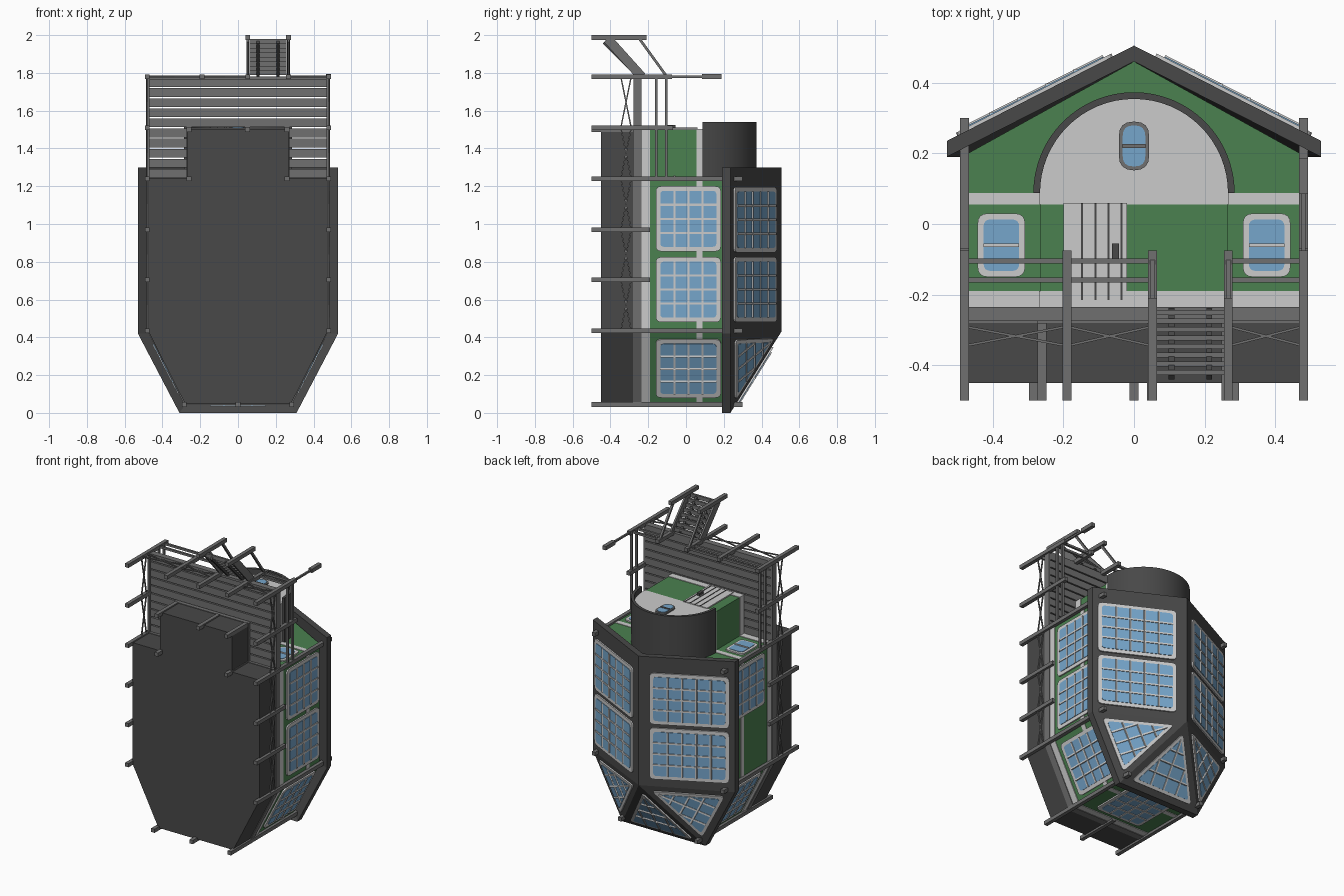
import bpy, bmesh, math
from mathutils import Vector

if "Cube" in bpy.data.objects:
    bpy.data.objects.remove(bpy.data.objects["Cube"])


def material(name, r, g, b):
    m = bpy.data.materials.new(name)
    m.use_nodes = True
    m.diffuse_color = (r, g, b, 1)
    m.node_tree.nodes["Principled BSDF"].inputs["Base Color"].default_value = (r, g, b, 1)
    return m


GREEN = material("green siding", 0.07, 0.22, 0.08)
LIGHT = material("light trim", 0.6, 0.6, 0.6)
DARK = material("dark slate", 0.065, 0.065, 0.065)
GRAY = material("gray timber", 0.16, 0.16, 0.16)
GLASS = material("blue glass", 0.18, 0.38, 0.6)

X, Y, Z = Vector((1, 0, 0)), Vector((0, 1, 0)), Vector((0, 0, 1))


def finish(name, bm, mat):
    bmesh.ops.recalc_face_normals(bm, faces=bm.faces[:])
    me = bpy.data.meshes.new(name)
    bm.to_mesh(me)
    bm.free()
    me.materials.append(mat)
    ob = bpy.data.objects.new(name, me)
    bpy.context.collection.objects.link(ob)
    return ob


def prism(name, pts, depth, mat):
    """Extrude a 3D outline along the vector depth."""
    bm = bmesh.new()
    face = bm.faces.new([bm.verts.new(p) for p in pts])
    ext = bmesh.ops.extrude_face_region(bm, geom=[face])
    vs = [g for g in ext["geom"] if isinstance(g, bmesh.types.BMVert)]
    bmesh.ops.translate(bm, verts=vs, vec=depth)
    return finish(name, bm, mat)


def storey(name, plan, y0, y1, mat):
    return prism(name, [(x, y0, z) for x, z in plan], Y * (y1 - y0), mat)


def box(name, x0, x1, y0, y1, z0, z1, mat):
    return storey(name, [(x0, z0), (x1, z0), (x1, z1), (x0, z1)], y0, y1, mat)


def bar(name, a, b, w, mat, h=None):
    """Rectangular bar from a to b."""
    a, b = Vector(a), Vector(b)
    d = (b - a).normalized()
    side = X if abs(d.x) < 0.5 else Z
    side = (side - d * side.dot(d)).normalized()
    up = d.cross(side) * (h or w) / 2
    side = side * w / 2
    return prism(name, [a + side + up, a - side + up, a - side - up, a + side - up], b - a, mat)


def inset(pts, w):
    out = []
    for i, p in enumerate(pts):
        d1 = (p - pts[i - 1]).normalized()
        d2 = (pts[(i + 1) % len(pts)] - p).normalized()
        n1, n2 = Vector((-d1.y, d1.x)), Vector((-d2.y, d2.x))
        out.append(p + (n1 + n2) * w / (1 + n1.dot(n2)))
    return out


def rounded(pts, r, steps=4):
    out = []
    for i, p in enumerate(pts):
        a = p + (pts[i - 1] - p).normalized() * r
        b = p + (pts[(i + 1) % len(pts)] - p).normalized() * r
        for k in range(steps + 1):
            t = k / steps
            out.append(a * (1 - t) ** 2 + p * 2 * t * (1 - t) + b * t * t)
    return out


def window(name, corners, outward, grid, frame=LIGHT, border=0.024, r=0.03):
    """Framed pane with glazing bars on any flat convex outline."""
    c = [Vector(p) for p in corners]
    u = (c[1] - c[0]).normalized()
    n = u.cross(c[2] - c[0]).normalized()
    if n.dot(outward) < 0:
        n = -n
    v = n.cross(u)
    flat = [Vector(((p - c[0]).dot(u), (p - c[0]).dot(v))) for p in c]
    if sum(flat[i - 1].cross(flat[i]) for i in range(len(flat))) < 0:
        flat.reverse()
    pane = inset(flat, border)

    def plate(part, pts, top, mat):
        prism(name + part, [c[0] + u * p.x + v * p.y - n * 0.004 for p in pts], n * (top + 0.004), mat)

    plate("_frame", rounded(flat, r), 0.009, frame)
    plate("_glass", rounded(pane, r * 0.7), 0.012, GLASS)
    # glazing bars clipped to the pane
    for axis in (0, 1):
        lo, hi = min(p[axis] for p in pane), max(p[axis] for p in pane)
        for k in range(1, grid[axis]):
            s = lo + (hi - lo) * k / grid[axis]
            hits = []
            for i in range(len(pane)):
                p, q = pane[i - 1], pane[i]
                if (p[axis] - s) * (q[axis] - s) < 0:
                    hits.append(p.lerp(q, (s - p[axis]) / (q[axis] - p[axis])))
            if len(hits) == 2:
                ends = [c[0] + u * h.x + v * h.y + n * 0.011 for h in hits]
                bar(name + "_bar", ends[0], ends[1], 0.011, frame)


def mirrored(half):
    return half + [(-x, z) for x, z in reversed(half)]


# Walls, in storeys along y
def plan(e):
    return mirrored([(0.275 + e, 0.05 - e), (0.47 + e, 0.43), (0.47 + e, 1.24 + e),
                     (0.265 + e, 1.24 + e), (0.265 + e, 1.5 + e)])


storey("foundation", plan(0.004), -0.45, -0.28, DARK)
storey("floor_band", plan(0.008), -0.28, -0.235, GRAY)
storey("lower_trim", plan(0.004), -0.235, -0.19, LIGHT)
storey("walls", plan(0), -0.19, 0.055, GREEN)
storey("upper_trim", plan(0.003), 0.055, 0.088, LIGHT)
body = mirrored([(0.275, 0.05), (0.47, 0.43), (0.47, 1.24)])
storey("upper_walls", body, 0.088, 0.2, GREEN)
prism("gable", [(-0.47, 0.2, 1.24), (0.47, 0.2, 1.24), (0, 0.46, 1.24)], Z * -0.05, GREEN)

# Main roof with three hips at the rear
eave = [(0.31, 0), (0.53, 0.42), (0.53, 1.3)]
R0, R1 = Vector((0, 0.505, 0.43)), Vector((0, 0.505, 1.3))
bm = bmesh.new()
right = [bm.verts.new((x, 0.235, z)) for x, z in eave]
left = [bm.verts.new((-x, 0.235, z)) for x, z in eave]
r0, r1 = bm.verts.new(R0), bm.verts.new(R1)
for s in (right, left):
    bm.faces.new((s[0], s[1], r0))
    bm.faces.new((s[1], s[2], r1, r0))
bm.faces.new((right[0], r0, left[0]))
bmesh.ops.recalc_face_normals(bm, faces=bm.faces[:])
ext = bmesh.ops.extrude_face_region(bm, geom=bm.faces[:], use_keep_orig=True)
bmesh.ops.translate(bm, vec=Y * -0.045, verts=[g for g in ext["geom"] if isinstance(g, bmesh.types.BMVert)])
finish("main_roof", bm, DARK)

# Arched porch front and barrel roof
arc = [(math.cos(math.pi * i / 32), math.sin(math.pi * i / 32)) for i in range(33)]
prism("arch_front", [(0.268 * c, 0.088 + 0.268 * s, 1.2) for c, s in arc], Z * 0.303, LIGHT)
ring = [(0.285 * c, 0.088 + 0.285 * s, 1.2) for c, s in arc]
ring += [(0.266 * c, 0.088 + 0.266 * s, 1.2) for c, s in reversed(arc)]
barrel = prism("barrel_roof", ring, Z * 0.34, DARK)
bpy.context.view_layer.objects.active = barrel
barrel.select_set(True)
bpy.ops.object.shade_smooth_by_angle(angle=math.radians(30))
barrel.select_set(False)


def rect_xy(x0, x1, y0, y1, z):
    return [(x0, y0, z), (x1, y0, z), (x1, y1, z), (x0, y1, z)]


# Front, rear and side windows
window("oval_window", rect_xy(-0.043, 0.043, 0.152, 0.29, 1.503), Z, (1, 2), GRAY, 0.011, 0.042)
window("rear_window", rect_xy(-0.172, 0.172, -0.16, 0.185, 0.05), -Z, (4, 4))
A, B = Vector((0.47, 0, 0.43)), Vector((0.275, 0, 0.05))
for s in (1, -1):
    def flip(pts):
        return [(p[0] * s, p[1], p[2]) for p in pts]

    window("front_window", flip(rect_xy(0.308, 0.443, -0.15, 0.03, 1.24)), Z, (1, 2), LIGHT, 0.017)
    for z0 in ((0.855, 0.48) if s > 0 else (0.855,)):
        window("side_window", flip([(0.47, -0.16, z0), (0.47, 0.185, z0), (0.47, 0.185, z0 + 0.345),
                                    (0.47, -0.16, z0 + 0.345)]), X * s, (4, 4))
    p, q = A.lerp(B, 0.1), A.lerp(B, 0.91)
    window("angled_window", flip([p - Y * 0.16, q - Y * 0.16, q + Y * 0.185, p + Y * 0.185]),
           Vector((s, 0, -0.5)), (4, 4))
    # Skylights
    for z0 in (0.85, 0.48):
        pts = [(x, 0.505 - 0.509 * x, z) for x, z in
               ((0.5, z0), (0.06, z0), (0.06, z0 + 0.345), (0.5, z0 + 0.345))]
        window("skylight", flip(pts), Y, (5, 4))
    tri = [Vector((0.53, 0.235, 0.42)), Vector((0.31, 0.235, 0)), R0]
    mid = sum(tri, Vector()) / 3
    window("hip_skylight", flip([mid.lerp(t, 0.76) for t in tri]), Y, (4, 4), LIGHT, 0.02)
tri = [Vector((0.31, 0.235, 0)), Vector((-0.31, 0.235, 0)), R0]
mid = sum(tri, Vector()) / 3
window("rear_hip_skylight", [mid.lerp(t, 0.76) for t in tri], Y, (4, 4), LIGHT, 0.02)

# Door
box("door", -0.2, -0.02, -0.22, 0.06, 1.49, 1.508, LIGHT)
for x in (-0.147, -0.109, -0.072, -0.035):
    box("door_groove", x - 0.003, x + 0.003, -0.215, 0.06, 1.5, 1.51, DARK)
box("door_handle", -0.062, -0.042, -0.1, -0.055, 1.5, 1.525, DARK)

# Deck planks and edge beams
for i in range(10):
    z = 1.245 + i * 0.0535
    box("deck_plank", -0.475, 0.475, -0.262, -0.235, z, z + 0.046, GRAY)
box("deck_front_beam", -0.48, 0.48, -0.275, -0.235, 1.765, 1.78, GRAY)
for s in (1, -1):
    bar("deck_side_beam", (0.475 * s, -0.257, 1.24), (0.475 * s, -0.257, 1.78), 0.014, GRAY, 0.044)


def post(x, z, top):
    box("post", x - 0.0125, x + 0.0125, -0.5, top, z - 0.0125, z + 0.0125, GRAY)


# Posts
for s in (1, -1):
    for x, z, top in ((0.48, 1.24, 0.3), (0.48, 0.435, 0.3), (0.285, 0.045, 0.3), (0.48, 0.97, -0.19),
                      (0.48, 0.705, -0.19), (0.48, 1.51, -0.07), (0.26, 1.24, -0.28), (0.26, 1.5, -0.28)):
        post(x * s, z, top)
post(0, 0.045, -0.19)
post(0.05, 1.5, -0.28)
front = (-0.48, -0.19, 0.052, 0.267, 0.48)
for x in front:
    post(x, 1.78, -0.075)

# Rails and cross braces
for y in (-0.105, -0.158):
    for s in (1, -1):
        bar("side_rail", (0.48 * s, y, 1.24), (0.48 * s, y, 1.78), 0.014, GRAY)
    bar("front_rail", (front[0], y, 1.78), (front[2], y, 1.78), 0.014, GRAY)
    bar("front_rail", (front[3], y, 1.78), (front[4], y, 1.78), 0.014, GRAY)
bays = [((a, 1.78), (b, 1.78)) for a, b in zip(front, front[1:]) if a != front[2]]
levels = (0.435, 0.705, 0.97, 1.24, 1.51, 1.78)
bays += [((x, a), (x, b)) for x in (-0.48, 0.48) for a, b in zip(levels, levels[1:])]
for (xa, za), (xb, zb) in bays:
    for ya, yb in ((-0.29, -0.345), (-0.345, -0.29)):
        bar("cross_brace", (xa, ya, za), (xb, yb, zb), 0.007, GRAY)

# Stairs with handrails
for i in range(8):
    t = i / 7
    y, z = -0.25 - 0.17 * t, 1.8 + 0.165 * t
    box("stair_tread", 0.06, 0.257, y - 0.007, y + 0.007, z - 0.012, z + 0.014, GRAY)
for x in (0.106, 0.213):
    bar("stair_stringer", (x, -0.25, 1.785), (x, -0.43, 1.965), 0.016, DARK, 0.03)
for x in (0.052, 0.267):
    post(x, 1.987, -0.21)
    bar("stair_side", (x, -0.235, 1.78), (x, -0.415, 1.98), 0.012, GRAY, 0.05)
    bar("stair_handrail", (x, -0.105, 1.785), (x, -0.25, 1.985), 0.014, GRAY)

# Lamp on the corner post
bar("lamp_pole", (0.48, -0.075, 1.78), (0.48, 0.09, 1.78), 0.012, GRAY)
box("lamp", 0.467, 0.493, 0.085, 0.187, 1.767, 1.793, GRAY)
